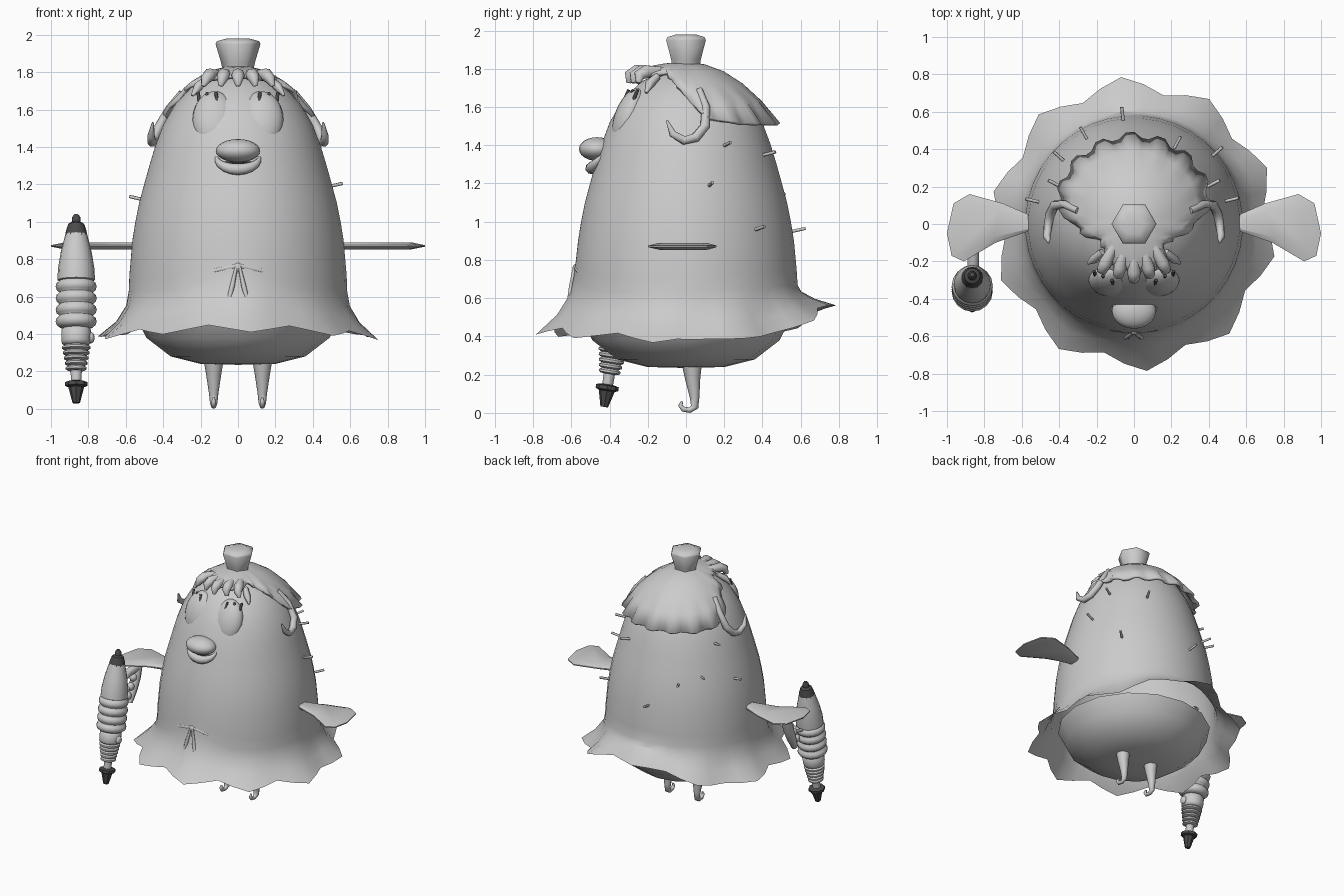
import bpy, bmesh, math
from mathutils import Vector, Quaternion

default_cube = bpy.data.objects.get("Cube")
if default_cube:
    bpy.data.objects.remove(default_cube, do_unlink=True)


def material(name, value):
    mat = bpy.data.materials.new(name)
    mat.use_nodes = True
    colour = (value, value, value, 1)
    mat.diffuse_color = colour
    for node in mat.node_tree.nodes:
        if node.type == 'BSDF_PRINCIPLED':
            node.inputs["Base Color"].default_value = colour
    return mat


LIGHT = material("light grey", 0.6)
DARK = material("charcoal", 0.07)


def finish(name, bm, mat, angle=40):
    bmesh.ops.remove_doubles(bm, verts=bm.verts, dist=0.0001)
    bmesh.ops.recalc_face_normals(bm, faces=bm.faces)
    mesh = bpy.data.meshes.new(name)
    bm.to_mesh(mesh)
    bm.free()
    mesh.materials.append(mat)
    obj = bpy.data.objects.new(name, mesh)
    bpy.context.collection.objects.link(obj)
    bpy.ops.object.select_all(action='DESELECT')
    obj.select_set(True)
    bpy.context.view_layer.objects.active = obj
    bpy.ops.object.shade_smooth_by_angle(angle=math.radians(angle))
    return obj


def loft(name, rings, mat=LIGHT, caps=True, angle=40):
    """Skin a stack of closed rings."""
    bm = bmesh.new()
    loops = [[bm.verts.new(p) for p in ring] for ring in rings]
    n = len(loops[0])
    for low, high in zip(loops, loops[1:]):
        for i in range(n):
            j = (i + 1) % n
            bm.faces.new((low[i], low[j], high[j], high[i]))
    if caps:
        bm.faces.new(loops[0])
        bm.faces.new(loops[-1])
    return finish(name, bm, mat, angle)


def lathe(name, profile, n, mat=LIGHT, angle=40):
    turns = [math.tau * i / n for i in range(n)]
    return loft(name, [[(max(r, 0.001) * math.cos(a), max(r, 0.001) * math.sin(a), z)
                        for a in turns] for r, z in profile], mat, True, angle)


def tube(name, points, radii, n=8, mat=LIGHT):
    pts = [Vector(p) for p in points]
    rings, old, turn = [], Vector((0, 0, 1)), Quaternion()
    for i, p in enumerate(pts):
        way = (pts[min(i + 1, len(pts) - 1)] - pts[max(i - 1, 0)]).normalized()
        turn = old.rotation_difference(way) @ turn
        old = way
        rings.append([p + turn @ Vector((math.cos(a), math.sin(a), 0)) * radii[i]
                      for a in (math.tau * k / n for k in range(n))])
    return loft(name, rings, mat, True, 65)


def ball(name, centre, size, tilt=0, mat=LIGHT):
    bm = bmesh.new()
    bmesh.ops.create_uvsphere(bm, u_segments=20, v_segments=12, radius=1)
    obj = finish(name, bm, mat, 60)
    obj.location, obj.scale, obj.rotation_euler = centre, size, (tilt, 0, 0)
    return obj


def lookup(table, x):
    """Linear interpolation in a list of (x, value) pairs."""
    for (a, u), (b, v) in zip(table, table[1:]):
        if x <= b:
            return u + (v - u) * (x - a) / (b - a)
    return table[-1][1]


# Rounded underside
lathe("underside", [(0, .235), (.2, .24), (.36, .28), (.49, .38), (.55, .5)], 16, angle=50)

# Egg-shaped body flowing into a wavy skirt, higher at the back and gathered in front
RADIUS_AT = [(.6, .583), (.7, .583), (.8, .577), (.9, .566), (1, .55), (1.1, .53), (1.2, .503),
             (1.3, .475), (1.4, .445), (1.52, .4), (1.63, .335), (1.73, .24), (1.79, .12),
             (1.815, .001)]
LOBES, STEPS = 10, 40
rows = [[] for k in range(5 + len(RADIUS_AT[3:]))]
for i in range(STEPS):
    a = math.radians(95) + math.tau * i / STEPS
    c, s, wave = math.cos(a), math.sin(a), math.cos(math.tau * i * LOBES / STEPS)
    edge_r = .75 + .04 * wave - .02 * abs(c)
    edge_z = .385 - .02 * wave * (s < 0) + (.18 * s ** 4 if s > 0 else .045 * s * s)
    top_z = .63 + .04 * max(s, 0) + .11 * max(-s, 0) ** 12
    ring = [(.585 + (edge_r - .585) * t, top_z + (edge_z - top_z) * fall)
            for t, fall in ((1, 1), (.45, .68), (.1, .33), (0, 0))]
    ring.append((lookup(RADIUS_AT, top_z + .08), top_z + .08))
    ring += [(r, z) for z, r in RADIUS_AT[3:]]
    for row, (r, z) in zip(rows, ring):
        row.append((r * c, r * s, z))
loft("body_and_skirt", rows, caps=False, angle=32)

# Knot and hanging ribbons
ball("knot", (0, -.578, .755), (.02, .015, .025))
for side in (-1, 1):
    tube("ribbon", [(side * .008, -.585, .76), (side * .03, -.6, .66), (side * .055, -.615, .555)],
         [.008, .013, .012], 6)
    tube("gather", [(0, -.573, .765), (side * .12, -.56, .74), (side * .27, -.505, .69)],
         [.016, .014, .004], 6)

# Face: bulging eyes, lashes and a beak
for side in (-1, 1):
    ball("eye", (side * .125, -.3, 1.545), (.118, .075, .16), -.35)
    for x in (.11, .158, .205):
        y = -.285 + (x - .11) * .5
        tube("eyelash", [(side * x, y - .04, 1.63), (side * (x + .008), y - .015, 1.69)],
             [.011, .009], 6, DARK)
ball("upper_beak", (0, -.465, 1.38), (.118, .095, .062))
lip = [(math.sin(t) * .115, -.44 - .055 * math.cos(t), 1.345 - .065 * math.cos(t))
       for t in (math.pi * (k / 10 - .5) for k in range(11))]
tube("lower_beak", lip, [.008 + .024 * math.sin(math.pi * k / 10) for k in range(11)], 8)
ball("mouth", (0, -.44, 1.315), (.09, .055, .012), 0, DARK)

# Scalloped hair cap, long at the back and short over the face
HAIR_R = [(0, .485), (50, .465), (75, .43), (95, .31), (120, .2), (145, .27), (180, .28)]
HAIR_Z = [(0, 1.51), (50, 1.51), (75, 1.54), (95, 1.69), (120, 1.775), (145, 1.76), (180, 1.775)]
rows = [[] for k in range(6)]
for i in range(72):
    away = abs(i * 5 - 180)
    a = math.radians(i * 5 - 90)
    for k, row in enumerate(rows):
        t = k / 5
        r = (lookup(HAIR_R, away) - .03 * (i % 4 > 1) * (k == 5)) * max(t, .01)
        z = 1.825 - (1.825 - lookup(HAIR_Z, away)) * t ** 2.05
        row.append((r * math.cos(a), r * math.sin(a), z))
hair = loft("hair", rows, caps=False, angle=50)
thick = hair.modifiers.new("thickness", 'SOLIDIFY')
thick.thickness, thick.offset = .02, 0

# Fringe tufts and side curls
for k in range(-2, 3):
    x = k * .085
    y = -.28 + abs(k) * .025
    tube("fringe_tuft", [(x * .6, y + .12, 1.785), (x * .9, y + .02, 1.785), (x, y - .015, 1.765),
                         (x * 1.1, y - .02, 1.725)], [.025, .036, .03, .012], 8)
for side in (-1, 1):
    tube("temple_tuft", [(side * .17, -.15, 1.76), (side * .215, -.19, 1.72),
                         (side * .245, -.21, 1.675)], [.02, .025, .008], 6)
    curl = [(.3, .07, 1.69), (.37, .105, 1.6), (.425, .1, 1.5), (.45, .05, 1.44),
            (.46, -.01, 1.425), (.465, -.07, 1.46), (.455, -.1, 1.53)]
    tube("side_curl", [(side * x, y, z) for x, y, z in curl],
         [.018, .022, .026, .026, .024, .02, .006], 8)

# Six-sided topknot
lathe("topknot", [(.078, 1.78), (.09, 1.85), (.12, 1.95), (.113, 1.965), (.06, 1.98)],
      6, angle=62)

# Flat fins with a thin lens section
FIN = [(.54, .04), (.7, .11), (.88, .16), (.965, .11), (1, -.05), (.975, -.17), (.91, -.2),
       (.74, -.1), (.54, -.03)]
for side in (-1, 1):
    rings = []
    for scale, z in ((.7, .853), (1, .867), (1, .875), (.7, .889)):
        rings.append([(side * (.77 + (x - .77) * (scale if x > .6 else 1)), y * scale, z)
                      for x, y in FIN])
    loft("fin", rings, angle=35)

# Tapering legs with a curled toe
for side in (-1, 1):
    foot = [(.03, .27), (.035, .18), (.045, .08), (.045, .03), (.02, .014), (-.015, .02),
            (-.03, .04), (-.02, .06)]
    tube("leg", [(side * .13, y, z) for y, z in foot],
         [.055, .04, .025, .02, .014, .014, .012, .006], 8)

# Short bristles on the sides and back: (angle, height)
for deg, z in ((14, 1.19), (27, 1.4), (62, 1.35), (41, .96), (96, .95), (119, 1.13),
               (138, 1.18), (153, 1.4), (167, 1.12)):
    a, r = math.radians(deg), lookup(RADIUS_AT, z)
    tube("bristle", [(d * math.cos(a), d * math.sin(a), z + rise)
                     for d, rise in ((r - .02, -.005), (r + .07, .015))], [.009, .009], 6)

# Gadget: ribbed barrel leaning back, with dark ends
nozzle = [(.028, .14), (.03, .2)]
for k in range(5):
    z, r = .2 + k * .028, .043 + k * .005
    nozzle += [(r, z), (r + .013, z + .007), (r + .013, z + .018), (r, z + .027)]
nozzle += [(.075, .345), (.08, .36), (.08, .42), (.07, .43)]
for k in range(4):
    z = .435 + k * .063
    nozzle += [(.09, z), (.104, z + .012), (.11, z + .031), (.104, z + .05), (.09, z + .062)]
nozzle += [(.1, .69), (.098, .75), (.083, .84), (.058, .94)]
gadget = [
    lathe("gadget_barrel", nozzle, 16, angle=50),
    lathe("gadget_cap", [(.06, .93), (.054, .96), (.042, .995), (.024, 1.005), (.022, 1.03),
                         (.012, 1.045)], 12, DARK),
    lathe("gadget_tip", [(.02, .025), (.042, .11), (.06, .118), (.06, .138), (.028, .145)], 8, DARK)]
for part in gadget:
    lean = .155
    part.rotation_euler = (-lean, 0, 0)
    part.location = (-.865, -.35 - .53 * math.sin(lean), .53 - .53 * math.cos(lean))

# Gadget handle reaching back under the fin
X = -.86
tube("handle_arm", [(X, -.3, .76), (X, -.17, .81), (X, -.03, .82)], [.03, .03, .032], 8)
tube("handle_grip", [(X, -.03, .83), (X, -.06, .74), (X, -.1, .65), (X, -.14, .57)],
     [.034, .038, .034, .024], 8)
tube("handle_guard", [(X, -.09, .7), (X, -.18, .68), (X, -.28, .66)], [.012, .012, .012], 6)
for k in range(3):
    ball("finger_bump", (X, -.09 - .035 * k, .75 - .06 * k), (.027, .03, .03))
ball("barrel_knob", (X + .075, -.38, .38), (.018, .028, .03))
